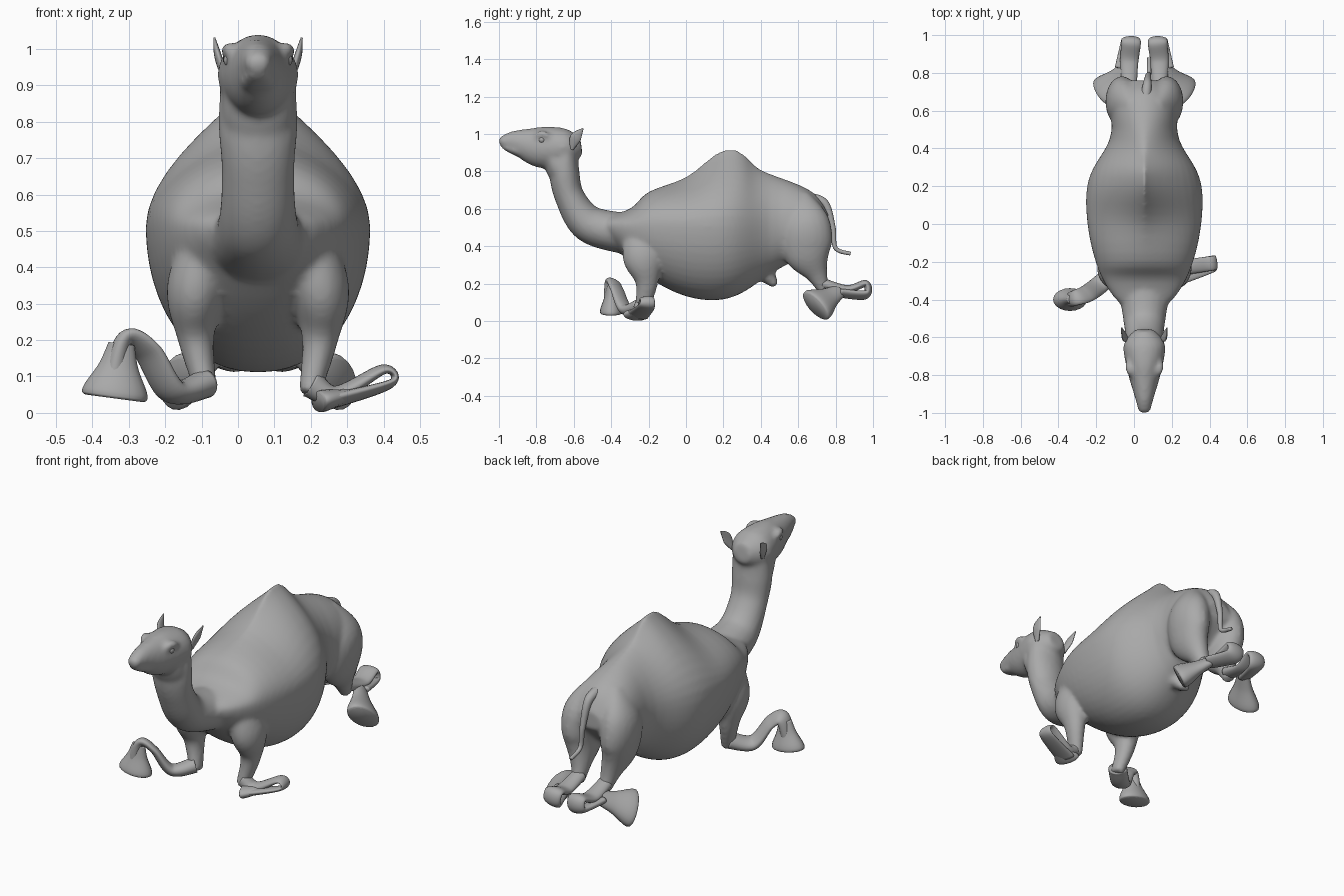
import bpy, bmesh, math
from mathutils import Vector

cube = bpy.data.objects.get("Cube")
if cube:
    bpy.data.objects.remove(cube, do_unlink=True)

GREY = (.4, .4, .4, 1)
hide = bpy.data.materials.new("grey_hide")
hide.use_nodes = True
hide.diffuse_color = GREY
hide.node_tree.nodes["Principled BSDF"].inputs["Base Color"].default_value = GREY

CENTRE = .055  # the animal's own centre line
ACROSS = Vector((1, 0, 0))
ALONG = Vector((0, 1, 0))
TILTED = Vector((0, 1, -.4))
SAMPLES = 40


def spline(knots):
    """Smooth curve through a few knots, evenly sampled."""
    last = len(knots) - 1
    curve = []
    for k in range(SAMPLES + 1):
        position = k / SAMPLES * last
        i = min(int(position), last - 1)
        t = position - i
        before, start = Vector(knots[max(i - 1, 0)]), Vector(knots[i])
        end, after = Vector(knots[i + 1]), Vector(knots[min(i + 2, last)])
        leave, arrive = (end - before) / 2, (after - start) / 2
        ease = t * t * (3 - 2 * t)
        curve.append(start.lerp(end, ease) + leave * t * (1 - t) ** 2
                     - arrive * t * t * (1 - t))
    return curve


def skin(name, rings):
    """Closed smooth surface through rings of points."""
    bm = bmesh.new()
    loops = [[bm.verts.new(point) for point in ring] for ring in rings]
    for lower, upper in zip(loops, loops[1:]):
        for i in range(len(lower)):
            bm.faces.new((lower[i - 1], lower[i], upper[i], upper[i - 1]))
    bm.faces.new(loops[0])
    bm.faces.new(loops[-1])
    bmesh.ops.recalc_face_normals(bm, faces=bm.faces)
    mesh = bpy.data.meshes.new(name)
    bm.to_mesh(mesh)
    bm.free()
    mesh.materials.append(hide)
    mesh.shade_smooth()
    obj = bpy.data.objects.new(name, mesh)
    bpy.context.collection.objects.link(obj)
    return obj


def circle(count):
    for k in range(count):
        angle = math.tau * k / count
        yield math.cos(angle), math.sin(angle)


def loft(name, path, sizes, side=ACROSS):
    """Oval tube along a path; sizes are half widths along side and across it."""
    points, radii = spline(path), spline(sizes)
    rings = []
    for i, (point, radius) in enumerate(zip(points, radii)):
        ahead = points[min(i + 1, SAMPLES)] - points[max(i - 1, 0)]
        ahead.normalize()
        side = (side - ahead * ahead.dot(side)).normalized()
        depth = ahead.cross(side)
        rings.append([point + side * radius.x * c + depth * radius.y * s
                      for c, s in circle(20)])
    return skin(name, rings)


def middle(path):
    return [(CENTRE, y, z) for y, z in path]


def flip(path, sign):
    return [(CENTRE + sign * x, y, z) for x, y, z in path]


def foot(name, ankle, sole, wide, thin, side):
    """Limp foot that flares out toward a flat sole."""
    flare = [(wide * f, thin * f) for f in (.4, .6, .95, 1, .9)]
    path = [Vector(ankle).lerp(Vector(sole), f) for f in (0, .4, .8, .95, 1)]
    return loft(name, path, flare, side)


# Torso: back line from a profile, belly and girth by rule, ridge sharpest at the hump
back_line = [(-.46, .55), (-.3, .6), (-.2, .69), (0, .77), (.15, .89), (.23, .92),
             (.3, .9), (.4, .81), (.6, .73), (.7, .67), (.76, .58)]
rings = []
for y, top in spline(back_line):
    t = (y - .15) / .63
    fullness = 1 - t * t
    waist = math.exp(-((y - .46) / .16) ** 2)
    girth = .31 * math.sqrt(fullness) - .09 * waist
    belly = .4 * fullness - .05 * waist
    ridge = 1 + 1.5 * math.exp(-((y - .2) / .22) ** 2)
    ring = []
    for c, s in circle(48):
        x = math.copysign(abs(c) ** (ridge if s > 0 else .9), c) * girth
        ring.append((CENTRE + x, y, .51 + s * (top - .51 if s > 0 else belly)))
    rings.append(ring)
body = skin("body", rings)
parts = [body]

# Neck, throat, head, lower lip and udder
parts.append(loft("neck", middle([(-.34, .47), (-.52, .52), (-.62, .66), (-.65, .8), (-.64, .95)]),
                  [(.14, .11), (.11, .1), (.1, .08), (.11, .08), (.1, .06)]))
parts.append(loft("throat", middle([(-.63, .72), (-.68, .82), (-.72, .92)]),
                  [(.08, .06), (.1, .07), (.09, .06)]))
parts.append(loft("head", middle([(-.56, .94), (-.64, .93), (-.78, .93), (-.92, .96), (-1, .96)]),
                  [(.05, .05), (.11, .1), (.09, .11), (.05, .06), (.03, .02)]))
parts.append(loft("lower_lip", middle([(-.8, .9), (-.9, .91), (-.98, .93)]),
                  [(.06, .05), (.05, .03), (.03, .01)]))
parts.append(loft("udder", middle([(.38, .32), (.43, .25), (.48, .19)]),
                  [(.09, .09), (.06, .05), (.03, .02)]))

# Paired thighs, forelegs and brows
for sign in (-1, 1):
    parts.append(loft("thigh", flip([(.06, .6, .67), (.11, .64, .52), (.11, .65, .37), (.09, .7, .25), (.08, .74, .16)], sign),
                      [(.04, .06), (.09, .13), (.08, .13), (.05, .06), (.03, .03)]))
    parts.append(loft("foreleg", flip([(.12, -.25, .55), (.17, -.23, .35), (.17, -.21, .2), (.14, -.24, .05)], sign),
                      [(.05, .07), (.08, .11), (.05, .06), (.03, .04)]))
    parts.append(loft("brow", flip([(.07, -.81, .98), (.08, -.77, 1), (.09, -.72, .98)], sign),
                      [(.01, .01), (.02, .02), (.01, .01)]))

# Blend the fleshy parts into one hide
bpy.ops.object.select_all(action='DESELECT')
for part in parts:
    part.select_set(True)
bpy.context.view_layer.objects.active = body
bpy.ops.object.join()
blend = body.modifiers.new("blend", 'REMESH')
blend.mode = 'VOXEL'
blend.voxel_size = .011
blend.use_smooth_shade = True
soften = body.modifiers.new("soften", 'SMOOTH')
soften.factor = .5
soften.iterations = 10

# Ears, eyes and folded hind shanks with flared feet
for sign, label in ((-1, "right"), (1, "left")):
    loft(label + "_ear", flip([(.09, -.61, .92), (.11, -.59, .98), (.12, -.55, 1.03)], sign),
         [(.01, .01), (.01, .03), (.003, .003)])
    bpy.ops.mesh.primitive_uv_sphere_add(segments=16, ring_count=10, radius=.02)
    eye = bpy.context.object
    eye.name = label + "_eye"
    eye.location = (CENTRE + sign * .075, -.77, .97)
    eye.data.materials.append(hide)
    eye.data.shade_smooth()
    loft(label + "_hind_shank",
         flip([(.08, .73, .2), (.08, .86, .17), (.07, .96, .2), (.08, .96, .14), (.12, .82, .15)], sign),
         [(.04, .03), (.05, .02), (.05, .02), (.04, .02)])
    ankle, sole = flip([(.11, .82, .16), (.22, .69, .08)], sign)
    foot(label + "_hind_foot", ankle, sole, .1, .06, TILTED)

# Tail
loft("tail", [(.06, .64, .66), (.07, .74, .63), (.075, .785, .5), (.08, .8, .39), (.08, .88, .36)],
     [(.03, .03), (.015, .015), (.01, .01)])

# Limp front shanks, one arched and one looped
loft("right_front_shank",
     [(-.09, -.24, .08), (-.18, -.32, .06), (-.25, -.37, .17), (-.31, -.39, .2), (-.34, -.4, .1)],
     [(.05, .04), (.05, .02), (.04, .03)], ALONG)
foot("right_front_foot", (-.32, -.4, .19), (-.34, -.4, .04), .06, .09, ALONG)
loft("left_front_shank",
     [(.2, -.24, .08), (.27, -.23, .05), (.4, -.21, .12), (.42, -.21, .08), (.25, -.26, .03)],
     [(.04, .04), (.04, .02), (.04, .01), (.06, .02)], ALONG)
foot("left_front_foot", (.35, -.23, .06), (.22, -.27, .03), .07, .03, ALONG)
